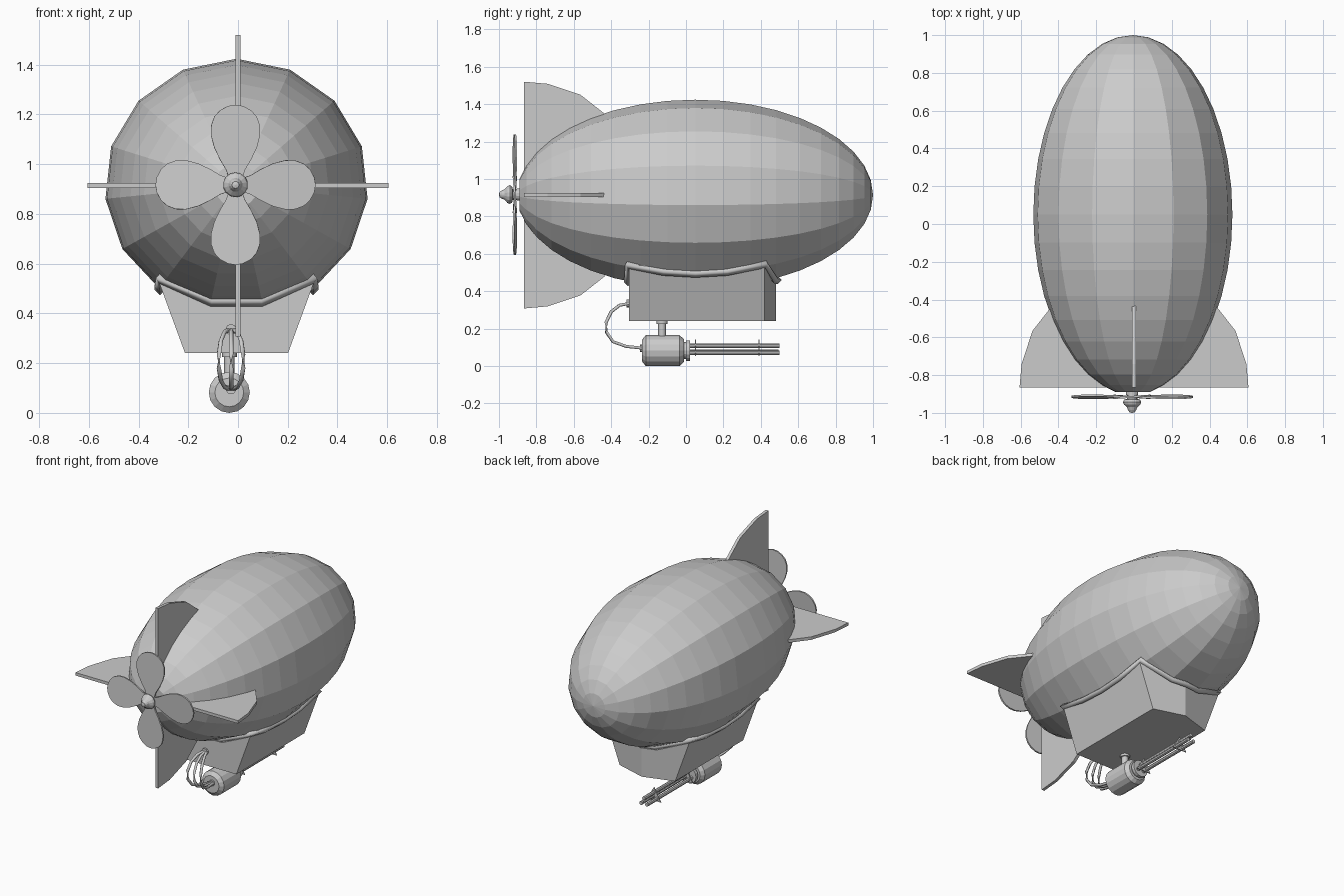
import bpy, bmesh
from math import sin, cos, pi, sqrt, radians
from mathutils import Matrix, Vector

if "Cube" in bpy.data.objects:
    bpy.data.objects.remove(bpy.data.objects["Cube"])

CX, CZ = -0.006, 0.914        # hull axis
HY, HL, RX, RZ = 0.05, 0.95, 0.53, 0.51   # hull centre, half length, radii
GX, GZ = -0.035, 0.0825       # gun axis


def finish(name, bm):
    bmesh.ops.recalc_face_normals(bm, faces=bm.faces)
    me = bpy.data.meshes.new(name)
    bm.to_mesh(me)
    bm.free()
    ob = bpy.data.objects.new(name, me)
    bpy.context.collection.objects.link(ob)
    return ob


def lathe(name, profile, n, x, z, sx=1.0, sz=1.0):
    """Revolve (y, r) pairs about an axis along y; first vertex points up."""
    bm = bmesh.new()
    rings = []
    for y, r in profile:
        if r == 0:
            rings.append([bm.verts.new((x, y, z))] * n)
        else:
            rings.append([bm.verts.new((x + sx * r * sin(2 * pi * i / n), y,
                                        z + sz * r * cos(2 * pi * i / n))) for i in range(n)])
    for a, b in zip(rings, rings[1:]):
        for i in range(n):
            j = (i + 1) % n
            bm.faces.new(list(dict.fromkeys((a[i], a[j], b[j], b[i]))))
    for ring, (y, r) in ((rings[0], profile[0]), (rings[-1], profile[-1])):
        if r:
            bm.faces.new(ring)
    return finish(name, bm)


def plate(name, pts, thick, mat):
    """Flat outline in local xy, extruded in local z, then placed."""
    bm = bmesh.new()
    f = bm.faces.new([bm.verts.new((u, v, -thick / 2)) for u, v in pts])
    ext = bmesh.ops.extrude_face_region(bm, geom=[f])
    bmesh.ops.translate(bm, vec=(0, 0, thick),
                        verts=[g for g in ext['geom'] if isinstance(g, bmesh.types.BMVert)])
    bmesh.ops.transform(bm, matrix=mat, verts=bm.verts)
    return finish(name, bm)


def tube(name, pts, radius, res, cyclic=False):
    cu = bpy.data.curves.new(name, 'CURVE')
    cu.dimensions = '3D'
    cu.twist_mode = 'Z_UP'
    cu.bevel_depth, cu.bevel_resolution = radius, res
    cu.use_fill_caps = not cyclic
    sp = cu.splines.new('POLY')
    sp.points.add(len(pts) - 1)
    for p, c in zip(sp.points, pts):
        p.co = (*c, 1)
    sp.use_cyclic_u = cyclic
    ob = bpy.data.objects.new(name, cu)
    bpy.context.collection.objects.link(ob)


# Hull: faceted ellipsoid with a blunt tail
hull = [(-0.89, 0.17)]
hull += [(HY + HL * sin(radians(9 * k)), cos(radians(9 * k))) for k in range(-8, 10)]
lathe("hull", hull + [(HY + HL, 0)], 15, CX, CZ, RX, RZ)

# Four tail fins
fin = [(0.08, -0.865), (0.606, -0.865), (0.595, -0.74), (0.537, -0.565), (0.435, -0.435), (0.3, -0.435)]
for k, nm in enumerate(("right", "lower", "left", "upper")):
    plate("tail_fin_" + nm, fin, 0.02,
          Matrix.Translation((0, 0, CZ)) @ Matrix.Rotation(k * pi / 2, 4, 'Y'))

# Propeller blades, slightly pitched
half = [(0.02, 0.025), (0.06, 0.038), (0.1, 0.062), (0.15, 0.086), (0.2, 0.099), (0.24, 0.098),
        (0.275, 0.085), (0.3, 0.062), (0.317, 0.03)]
blade = half + [(0.322, 0)] + [(u, -v) for u, v in reversed(half)]
stand = Matrix.Rotation(pi / 2 + radians(4), 4, 'X')
for k in range(4):
    plate(f"propeller_blade_{k + 1}", blade, 0.01,
          Matrix.Translation((CX - 0.004, -0.915, CZ + 0.003)) @ Matrix.Rotation(k * pi / 2, 4, 'Y') @ stand)

# Spinner and shaft
lathe("propeller_hub", [(-1.0, 0), (-0.997, 0.014), (-0.985, 0.022), (-0.97, 0.028), (-0.955, 0.045),
                        (-0.942, 0.05), (-0.93, 0.043), (-0.926, 0.028), (-0.905, 0.028),
                        (-0.905, 0.033), (-0.88, 0.033)], 14, CX - 0.004, CZ + 0.003)

# Gondola: flared box with a pointed bow
bm = bmesh.new()
rings = []
for w, z in ((0.207, 0.24), (0.317, 0.54)):
    rings.append([bm.verts.new((CX + x, y, z)) for x, y in
                  ((-w, -0.305), (w, -0.305), (w, 0.42), (0, 0.482), (-w, 0.42))])
for i in range(5):
    j = (i + 1) % 5
    bm.faces.new((rings[0][i], rings[0][j], rings[1][j], rings[1][i]))
for r in rings:
    bm.faces.new(r)
finish("gondola", bm)


# Trim rail following the hull along the gondola's top edge
def under(x, y):
    f = sqrt(1 - ((y - HY) / HL) ** 2)
    z = CZ - 0.98 * RZ * f * sqrt(1 - (x / (RX * f)) ** 2)
    return (CX + x, y, z - 0.012)


W = 0.308
path = [(-W, -0.31), (-0.1, -0.31), (0.1, -0.31), (W, -0.31), (W, -0.12), (W, 0.05), (W, 0.22), (W, 0.425),
        (0.1, 0.472), (0, 0.49), (-0.1, 0.472), (-W, 0.425), (-W, 0.22), (-W, 0.05), (-W, -0.12)]
tube("gondola_trim", [under(*p) for p in path], 0.022, 0, True)

# Gun body, collar and barrels
lathe("gun_body", [(-0.235, 0.058), (-0.215, 0.0825), (-0.035, 0.0825), (-0.012, 0.062), (-0.012, 0.045),
                   (0, 0.045), (0, 0.055), (0.022, 0.055)], 16, GX, GZ)
for k in range(3):
    a = 2 * pi * k / 3
    lathe(f"gun_barrel_{k + 1}", [(0.015, 0.012), (0.5, 0.012)], 8,
          GX + 0.025 * sin(a), GZ + 0.025 * cos(a))
lathe("gun_core", [(0.015, 0.007), (0.495, 0.007)], 6, GX, GZ)
for nm, y in (("rear", 0.05), ("front", 0.39)):
    lathe("barrel_plate_" + nm, [(y - 0.003, 0.06), (y + 0.003, 0.06)], 3, GX, GZ)

# Mounting post under the gondola
tube("gun_post", [(GX, -0.128, 0.15), (GX, -0.128, 0.25)], 0.021, 2)
tube("gun_post_collar", [(GX, -0.128, 0.225), (GX, -0.128, 0.242)], 0.03, 2)

# Three feed hoses with end fittings
bend = [(-0.3, 0.335), (-0.355, 0.325), (-0.4, 0.29), (-0.427, 0.235), (-0.425, 0.18),
        (-0.39, 0.13), (-0.32, 0.105), (-0.225, 0.095)]
for k in (-1, 0, 1):
    tube(f"hose_{k + 2}", [(-0.028 + k * (0.008 + 0.042 * sin(pi * i / 7)), y, z)
                           for i, (y, z) in enumerate(bend)], 0.009, 1)
lathe("hose_fitting_upper", [(-0.318, 0.022), (-0.3, 0.022)], 10, -0.028, 0.335)
lathe("hose_fitting_lower", [(-0.245, 0.02), (-0.225, 0.02)], 10, -0.028, 0.095)
